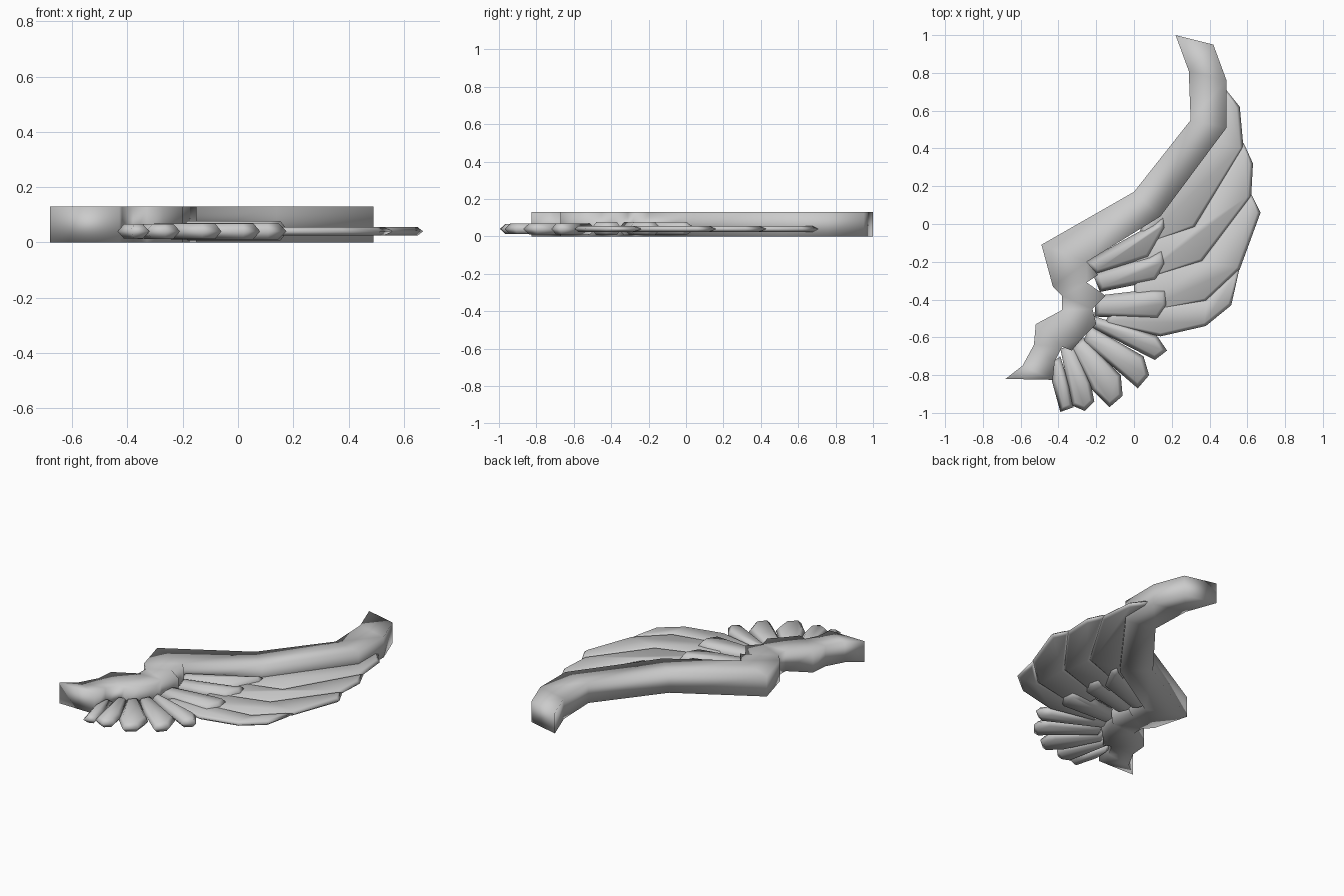
import bpy, bmesh

grey = bpy.data.materials.new("feather grey")
grey.diffuse_color = (0.6, 0.6, 0.6, 1)


def finish(name, bm):
    bmesh.ops.recalc_face_normals(bm, faces=bm.faces)
    me = bpy.data.meshes.new(name)
    bm.to_mesh(me)
    bm.free()
    me.materials.append(grey)
    for p in me.polygons:
        p.use_smooth = True
    ob = bpy.data.objects.new(name, me)
    bpy.context.collection.objects.link(ob)
    return ob


def slab(name, outline, height):
    """Upright slab with fully soft shading."""
    bm = bmesh.new()
    f = bm.faces.new([bm.verts.new((x, y, 0)) for x, y in outline])
    ext = bmesh.ops.extrude_face_region(bm, geom=[f], use_keep_orig=True)
    for v in ext["geom"]:
        if isinstance(v, bmesh.types.BMVert):
            v.co.z = height
    bmesh.ops.triangulate(bm, faces=[f for f in bm.faces if len(f.verts) > 4])
    return finish(name, bm)


def feather(name, outline, mid, half, bevel):
    """Thin plate whose rim slopes from a sharp middle edge to flat faces."""
    bm = bmesh.new()
    ring = [bm.verts.new((x, y, mid)) for x, y in outline]
    for side in (1, -1):
        f = bm.faces.new(ring if side > 0 else ring[::-1])
        f.normal_update()
        bmesh.ops.inset_individual(bm, faces=[f], thickness=bevel, use_even_offset=True)
        for v in f.verts:
            v.co.z = mid + side * half
    return finish(name, bm)


# Wing arm: tip, leading edge, shoulder, then back along the feather side
slab("wing_arm", [
    (0.22, 1.0), (0.29, 0.81), (0.30, 0.55), (0.0, 0.17), (-0.49, -0.11),
    (-0.43, -0.33), (-0.38, -0.38), (-0.38, -0.455), (-0.52, -0.53),
    (-0.53, -0.64), (-0.59, -0.75), (-0.68, -0.82), (-0.43, -0.825),
    (-0.42, -0.73), (-0.38, -0.65), (-0.33, -0.67), (-0.27, -0.60),
    (-0.20, -0.53), (-0.22, -0.45), (-0.15, -0.38), (-0.25, -0.31),
    (-0.19, -0.27), (-0.25, -0.20), (0.14, 0.04), (0.49, 0.51),
    (0.49, 0.76), (0.42, 0.95)], 0.13)

# Long flight feathers
flight = [
    [(0.05, 0.02), (0.40, 0.45), (0.48, 0.72), (0.56, 0.62), (0.58, 0.40),
     (0.32, -0.02), (0.0, -0.14)],
    [(0.0, -0.10), (0.32, -0.01), (0.58, 0.43), (0.63, 0.32), (0.62, 0.14),
     (0.36, -0.20), (0.0, -0.32)],
    [(0.0, -0.29), (0.36, -0.19), (0.62, 0.16), (0.67, 0.06), (0.56, -0.24),
     (0.38, -0.41), (0.0, -0.49)],
    [(-0.12, -0.46), (0.38, -0.40), (0.56, -0.23), (0.515, -0.43),
     (0.38, -0.54), (0.14, -0.595), (-0.16, -0.53)],
]
for i, pts in enumerate(flight):
    feather(f"flight_feather_{i + 1}", pts, 0.04, 0.015, 0.018)

# Thicker covert feathers over the roots of the long ones
coverts = [
    [(-0.26, -0.20), (0.10, 0.0), (0.16, 0.05), (0.17, -0.02), (0.08, -0.18), (-0.20, -0.27)],
    [(-0.22, -0.26), (0.08, -0.17), (0.15, -0.13), (0.17, -0.21), (0.12, -0.30), (-0.18, -0.36)],
    [(-0.20, -0.38), (0.10, -0.345), (0.17, -0.345), (0.18, -0.43), (0.13, -0.505), (-0.21, -0.49)],
]
for i, pts in enumerate(coverts):
    feather(f"covert_feather_{i + 1}", pts, 0.042, 0.035, 0.025)

# Short fan feathers near the shoulder
fan = [
    [(-0.24, -0.48), (0.12, -0.59), (0.175, -0.67), (0.11, -0.72), (-0.22, -0.55)],
    [(-0.23, -0.54), (0.05, -0.70), (0.08, -0.80), (0.02, -0.87), (-0.27, -0.62)],
    [(-0.27, -0.60), (-0.07, -0.80), (-0.06, -0.91), (-0.13, -0.97), (-0.22, -0.88), (-0.33, -0.66)],
    [(-0.32, -0.64), (-0.23, -0.84), (-0.21, -0.94), (-0.26, -0.99), (-0.33, -0.96), (-0.39, -0.66)],
    [(-0.39, -0.70), (-0.34, -0.86), (-0.32, -0.97), (-0.39, -0.995), (-0.435, -0.83), (-0.43, -0.73)],
]
for i, pts in enumerate(fan):
    feather(f"fan_feather_{i + 1}", pts, 0.04, 0.03 - 0.001 * i, 0.022)
